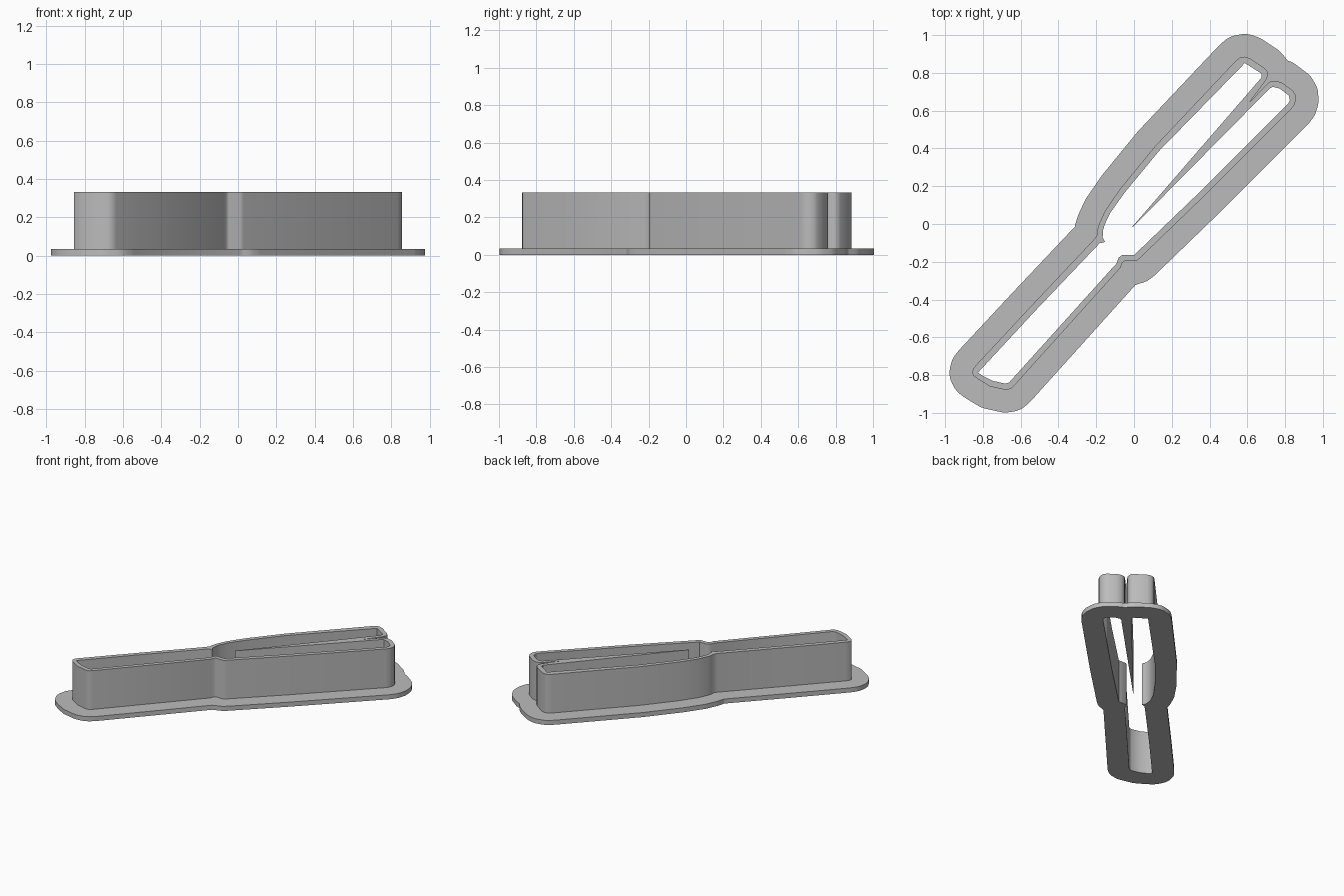
import bpy
import bmesh
from mathutils import Vector
from mathutils.geometry import intersect_point_line

default_cube = bpy.data.objects.get("Cube")
if default_cube:
    bpy.data.objects.remove(default_cube, do_unlink=True)

FLANGE_TOP = 0.035
WALL_TOP = 0.333
FLANGE_WIDTH = 0.12
SAMPLE_STEP = 0.015


def to_points(pairs):
    """Turn thousandths into plane vectors."""
    return [Vector((x, y)) / 1000 for x, y in pairs]


# Outer face of the cutting wall, clockwise from the narrow end
wall_outer = to_points([
    (-857, -788), (-852, -768), (-836, -747), (-550, -440), (-212, -82),
    (-196, -58), (-194, -30), (-185, 0), (-153, 70), (-74, 185), (110, 410),
    (535, 860), (558, 880), (587, 886), (615, 876), (690, 826), (706, 808),
    (708, 785), (698, 760), (608, 640), (698, 735), (722, 755), (750, 758),
    (783, 749), (842, 705), (855, 683), (857, 656), (850, 632), (832, 608),
    (350, 127), (30, -182), (12, -196), (-48, -196), (-62, -206), (-72, -232),
    (-635, -857), (-655, -874), (-682, -878), (-762, -860), (-825, -822),
    (-848, -805)])

# Inner face, with the long thin wedge dividing the two arms
wall_inner = to_points([
    (-826, -787), (-525, -462), (-182, -102), (-153, -95), (-166, -70),
    (-163, -30), (-154, 0), (-125, 60), (-48, 168), (134, 388), (587, 852),
    (674, 797), (675, 775), (-12, -18), (-2, -12), (718, 717), (735, 726),
    (772, 717), (820, 680), (825, 656), (815, 635), (330, 152), (0, -165),
    (-63, -165), (-82, -178), (-92, -208), (-662, -840), (-685, -845),
    (-752, -829), (-800, -804)])


def distance_to_loop(point, loop):
    best = 9.0
    for start, end in zip(loop, loop[1:] + loop[:1]):
        _, t = intersect_point_line(point, start, end)
        best = min(best, (point - start.lerp(end, min(max(t, 0), 1))).length)
    return best


def rounded_offset(loop, width):
    """Grow a clockwise loop outwards, rounding every convex corner."""
    count = len(loop)
    normals = []
    for i in range(count):
        along = (loop[(i + 1) % count] - loop[i]).normalized()
        normals.append(Vector((-along.y, along.x)))
    raw = []
    for i, corner in enumerate(loop):
        for k in range(5):
            normal = normals[i - 1].lerp(normals[i], k / 4).normalized()
            raw.append(corner + normal * width)
        following = loop[(i + 1) % count]
        steps = int((following - corner).length / SAMPLE_STEP)
        for k in range(1, steps):
            raw.append(corner.lerp(following, k / steps) + normals[i] * width)
    kept = []
    for point in raw:
        clear = distance_to_loop(point, loop) > width - 0.0005
        if clear and (not kept or (point - kept[-1]).length > 0.002):
            kept.append(point)
    # Drop samples lying on straight runs
    result = []
    for i, point in enumerate(kept):
        before = (point - kept[i - 1]).normalized()
        after = (kept[(i + 1) % len(kept)] - point).normalized()
        if before.dot(after) < 0.99999:
            result.append(point)
    return result


def extruded_ring(name, loops, bottom, top, material):
    """Fill between nested loops and give the area a height."""
    curve = bpy.data.curves.new(name + "_profile", "CURVE")
    curve.dimensions = "2D"
    curve.fill_mode = "BOTH"
    curve.extrude = (top - bottom) / 2
    for loop in loops:
        spline = curve.splines.new("POLY")
        spline.points.add(len(loop) - 1)
        for target, point in zip(spline.points, loop):
            target.co = (point.x, point.y, 0, 1)
        spline.use_cyclic_u = True
    helper = bpy.data.objects.new(name + "_profile", curve)
    bpy.context.collection.objects.link(helper)
    evaluated = helper.evaluated_get(bpy.context.evaluated_depsgraph_get())
    mesh = bpy.data.meshes.new_from_object(evaluated)
    bpy.data.objects.remove(helper, do_unlink=True)

    bm = bmesh.new()
    bm.from_mesh(mesh)
    bmesh.ops.remove_doubles(bm, verts=bm.verts, dist=0.0001)
    bmesh.ops.translate(bm, verts=bm.verts, vec=(0, 0, (top + bottom) / 2))
    bmesh.ops.recalc_face_normals(bm, faces=bm.faces)
    bm.to_mesh(mesh)
    bm.free()

    mesh.name = name
    mesh.materials.clear()
    mesh.materials.append(material)
    part = bpy.data.objects.new(name, mesh)
    bpy.context.collection.objects.link(part)
    bpy.ops.object.select_all(action="DESELECT")
    part.select_set(True)
    bpy.context.view_layer.objects.active = part
    bpy.ops.object.shade_smooth_by_angle(angle=0.7)
    return part


# Single plain plastic colour
grey = bpy.data.materials.new("grey_plastic")
grey.use_nodes = True
colour = (0.5, 0.5, 0.5, 1)
grey.diffuse_color = colour
grey.node_tree.nodes["Principled BSDF"].inputs["Base Color"].default_value = colour

# Wide base flange and the upright cutting wall on it
flange_edge = rounded_offset(wall_outer, FLANGE_WIDTH)
extruded_ring("base_flange", [flange_edge, wall_inner], 0, FLANGE_TOP, grey)
extruded_ring("cutting_wall", [wall_outer, wall_inner], FLANGE_TOP, WALL_TOP, grey)
